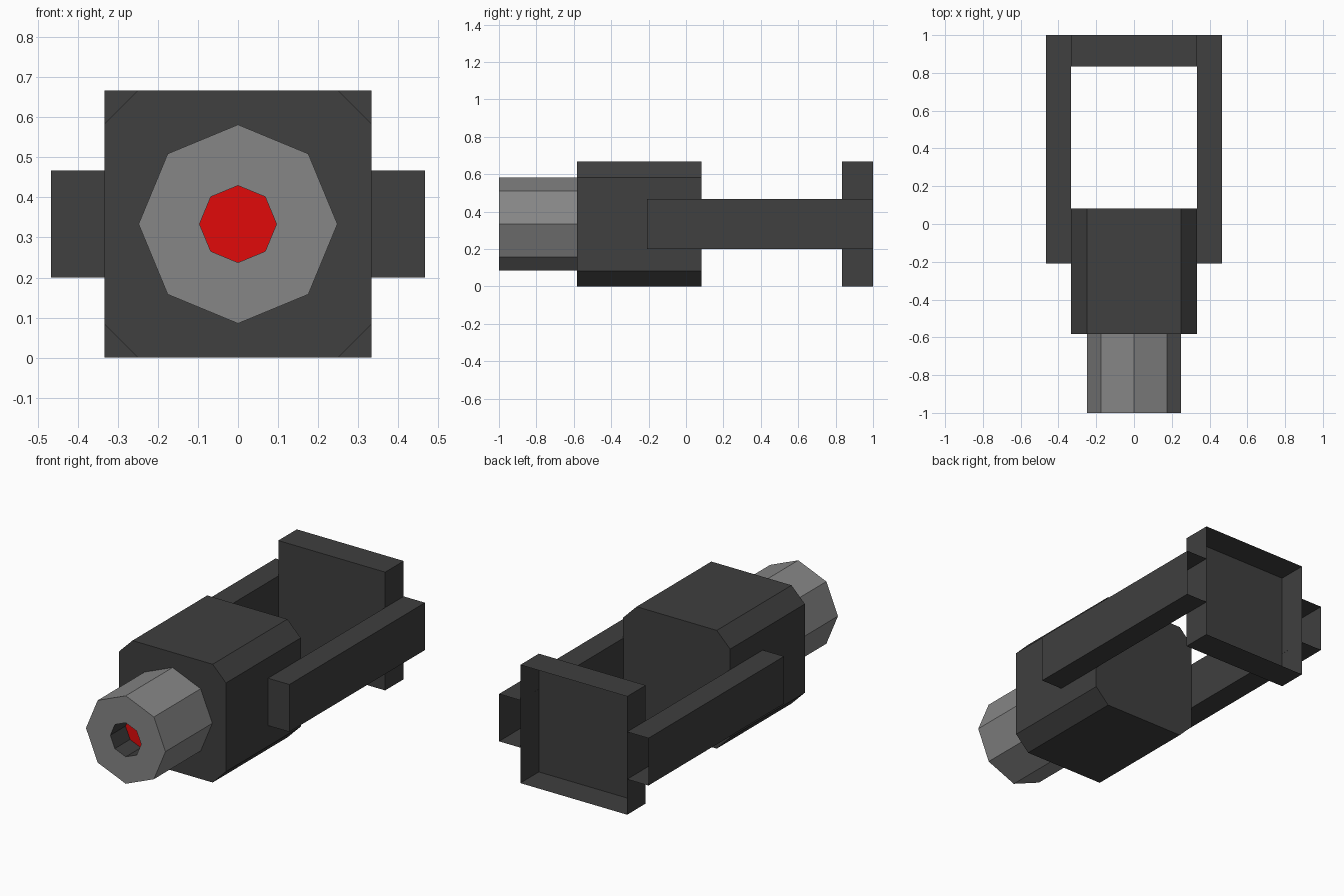
import bpy, bmesh
from math import sin, cos, pi

if "Cube" in bpy.data.objects:
    bpy.data.objects.remove(bpy.data.objects["Cube"])

CZ = 1 / 3  # height of the long axis


def material(name, rgb):
    m = bpy.data.materials.new(name)
    m.diffuse_color = (*rgb, 1)
    m.use_nodes = True
    m.node_tree.nodes["Principled BSDF"].inputs["Base Color"].default_value = m.diffuse_color
    return m


dark = material("dark_grey", (0.05, 0.05, 0.05))
light = material("light_grey", (0.24, 0.24, 0.24))
red = material("red", (0.75, 0.003, 0.003))


def loft(name, rings, mat, cap_start=True, cap_end=True):
    """Skin a list of (profile, y) rings running along y."""
    bm = bmesh.new()
    loops = [[bm.verts.new((x, y, z)) for x, z in prof] for prof, y in rings]
    n = len(loops[0])
    for a, b in zip(loops, loops[1:]):
        for i in range(n):
            j = (i + 1) % n
            bm.faces.new((a[i], a[j], b[j], b[i]))
    if cap_start:
        bm.faces.new(loops[0][::-1])
    if cap_end:
        bm.faces.new(loops[-1])
    bmesh.ops.recalc_face_normals(bm, faces=bm.faces)
    me = bpy.data.meshes.new(name)
    bm.to_mesh(me)
    bm.free()
    me.materials.append(mat)
    ob = bpy.data.objects.new(name, me)
    bpy.context.collection.objects.link(ob)
    return ob


def rect(x0, x1, z0, z1):
    return [(x0, z0), (x1, z0), (x1, z1), (x0, z1)]


def octagon(r):
    return [(r * sin(i * pi / 4), CZ + r * cos(i * pi / 4)) for i in range(8)]


# chamfered main body
h, c = 1 / 3, 0.25
body = [(-c, -h), (c, -h), (h, -c), (h, c), (c, h), (-c, h), (-h, c), (-h, -c)]
body = [(x, z + CZ) for x, z in body]
loft("body", [(body, -0.583), (body, 0.083)], dark)

# eight-sided barrel with a ring-shaped front face
loft("barrel", [(octagon(0.248), -0.583), (octagon(0.248), -1), (octagon(0.096), -1)],
     light, cap_start=False, cap_end=False)

# recessed bore and its red end
bore = loft("bore", [(octagon(0.096), -1), (octagon(0.096), -0.865)], dark, cap_start=False)
bore.data.materials.append(red)
bore.data.flip_normals()
bore.data.polygons[-1].material_index = 1

# side arms, hollow at the rear
for side, s in (("left", -1), ("right", 1)):
    prof = rect(s * 0.333, s * 0.466, 0.2, 0.467)
    loft(side + "_arm", [(prof, -0.208), (prof, 1)], dark, cap_end=False)

# shoulder plate, a shallow tray open at the rear
plate = rect(-h, h, 0, 2 * h)
loft("shoulder_plate", [(plate, 0.835), (plate, 1)], dark, cap_end=False)
